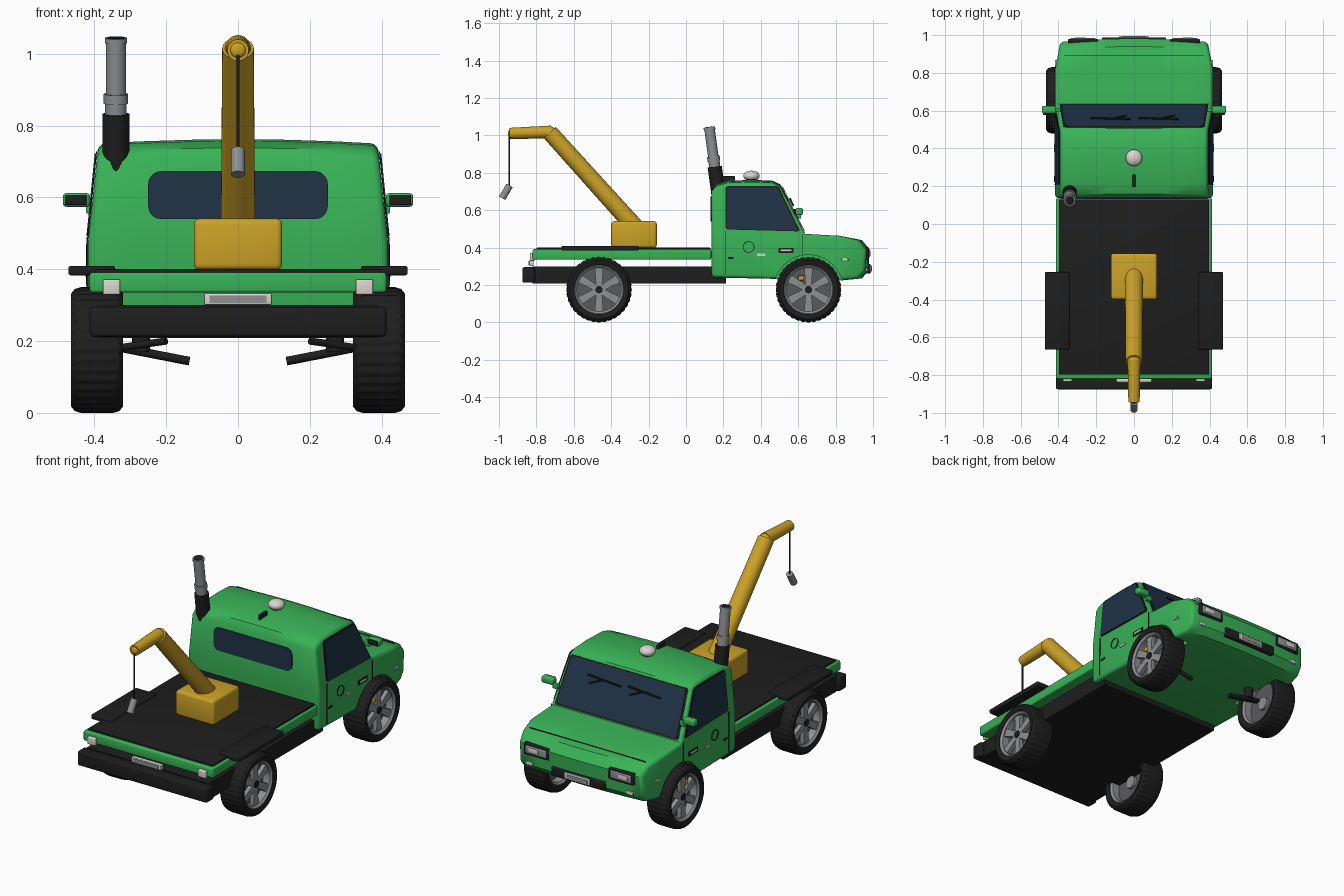
import bpy, bmesh, math
from mathutils import Vector, Matrix

cube = bpy.data.objects.get("Cube")
if cube:
    bpy.data.objects.remove(cube)


def material(name, r, g, b):
    m = bpy.data.materials.new(name)
    m.use_nodes = True
    m.diffuse_color = (r, g, b, 1)
    m.node_tree.nodes["Principled BSDF"].inputs["Base Color"].default_value = (r, g, b, 1)
    return m


GREEN = material("green paint", .04, .45, .095)
YELLOW = material("yellow paint", .6, .36, .02)
BLACK = material("black rubber", .013, .013, .013)
GLASS = material("dark blue glass", .014, .033, .062)
STEEL = material("steel", .27, .28, .29)
DARK = material("dark steel", .1, .1, .105)
PALE = material("pale lamp", .72, .67, .64)
parts = []


def finish(name, bm, mat):
    bmesh.ops.recalc_face_normals(bm, faces=bm.faces)
    me = bpy.data.meshes.new(name)
    bm.to_mesh(me)
    bm.free()
    me.materials.append(mat)
    ob = bpy.data.objects.new(name, me)
    bpy.context.collection.objects.link(ob)
    parts.append(ob)
    return ob


def box(name, lo, hi, mat, bevel=0.0):
    lo, hi = Vector(lo), Vector(hi)
    bm = bmesh.new()
    bmesh.ops.create_cube(bm, size=1)
    for v in bm.verts:
        v.co = (lo + hi) / 2 + v.co * (hi - lo)
    if bevel:
        bmesh.ops.bevel(bm, geom=bm.edges[:], offset=bevel, segments=3, profile=.5, affect='EDGES')
    return finish(name, bm, mat)


def rod(name, p, q, r1, r2, mat, seg=32):
    p, q = Vector(p), Vector(q)
    bm = bmesh.new()
    bmesh.ops.create_cone(bm, cap_ends=True, segments=seg, radius1=r1, radius2=r2, depth=(q - p).length)
    turn = (q - p).to_track_quat('Z', 'Y').to_matrix().to_4x4()
    bm.transform(Matrix.Translation((p + q) / 2) @ turn)
    return finish(name, bm, mat)


def ball(name, center, size, mat):
    bm = bmesh.new()
    bmesh.ops.create_uvsphere(bm, u_segments=32, v_segments=16, radius=1)
    bm.transform(Matrix.Translation(center) @ Matrix.Diagonal((*size, 1)))
    return finish(name, bm, mat)


def panel(name, pts, push, mat, corner=0.0):
    """Thin plate: an outline with rounded corners, extruded along push."""
    bm = bmesh.new()
    face = bm.faces.new([bm.verts.new(p) for p in pts])
    if corner:
        bmesh.ops.bevel(bm, geom=bm.verts[:], offset=corner, segments=5, profile=.5, affect='VERTICES')
    solid = bmesh.ops.extrude_face_region(bm, geom=bm.faces[:])
    moved = [g for g in solid["geom"] if isinstance(g, bmesh.types.BMVert)]
    bmesh.ops.translate(bm, verts=moved, vec=push)
    return finish(name, bm, mat)


def lathe(name, profile, mat, seg=64, lug=0.0):
    """Closed ring around the x axis; lug varies the outermost radius."""
    bm = bmesh.new()
    top = max(r for _, r in profile)
    rings = []
    for i in range(seg):
        a = math.tau * i / seg
        ring = []
        for x, r in profile:
            k = r - (lug if r == top and i % 4 > 1 else 0)
            ring.append(bm.verts.new((x, k * math.cos(a), k * math.sin(a))))
        rings.append(ring)
    n = len(profile)
    for i in range(seg):
        a, b = rings[i], rings[(i + 1) % seg]
        for j in range(n):
            bm.faces.new((a[j], a[(j + 1) % n], b[(j + 1) % n], b[j]))
    return finish(name, bm, mat)


def cut(ob, cutters):
    for c in cutters:
        mod = ob.modifiers.new("cut", 'BOOLEAN')
        mod.operation, mod.solver, mod.object = 'DIFFERENCE', 'EXACT', c
    deps = bpy.context.evaluated_depsgraph_get()
    me = bpy.data.meshes.new_from_object(ob.evaluated_get(deps))
    ob.modifiers.clear()
    ob.data = me
    for c in cutters:
        parts.remove(c)
        bpy.data.objects.remove(c)


def arches(y):
    return [rod("arch_cutter", (s * .31, y, .175), (s * .6, y, .175), .186, .186, GREEN, 48) for s in (-1, 1)]


def half_width(y, z):
    return .418 - .1 * max(0, z - .473) - .025 * max(0, (y - .82) / .15)


# Cab and hood: side profile, sliced and shaped to width
outline = [(.137, .24), (.137, .7), (.158, .738), (.215, .757), (.36, .762), (.465, .757), (.505, .738),
           (.635, .473), (.82, .463), (.94, .44), (.982, .39), (.976, .275), (.94, .235), (.84, .225)]
bm = bmesh.new()
side = bm.faces.new([bm.verts.new((-1, y, z)) for y, z in outline])
far = bmesh.ops.extrude_face_region(bm, geom=[side])["geom"]
bmesh.ops.translate(bm, verts=[g for g in far if isinstance(g, bmesh.types.BMVert)], vec=(2, 0, 0))
slices = [((0, 0, .473), (0, 0, 1)), ((0, .82, 0), (0, 1, 0)), ((0, .94, 0), (0, 1, 0))]
slices += [((x, 0, 0), (1, 0, 0)) for x in (-.7, -.35, 0, .35, .7)]
for co, no in slices:
    bmesh.ops.bisect_plane(bm, geom=bm.verts[:] + bm.edges[:] + bm.faces[:], plane_co=co, plane_no=no, dist=.002)
for v in bm.verts:
    x, y, z = v.co
    x *= half_width(y, z)
    v.co = (x, y - (.12 * x * x if y > .9 else 0), z - (.08 * x * x if z > .73 else 0))
bmesh.ops.recalc_face_normals(bm, faces=bm.faces)
sharp = [e for e in bm.edges if len(e.link_faces) == 2 and e.is_convex and e.calc_face_angle() > .8]
bmesh.ops.bevel(bm, geom=sharp, offset=.02, segments=3, profile=.5, affect='EDGES', clamp_overlap=True)
cab = finish("cab_body", bm, GREEN)
cut(cab, arches(.655))

# Windows
panel("rear_window", [(-.25, .138, .54), (.25, .138, .54), (.25, .138, .673), (-.25, .138, .673)],
      (0, -.006, 0), GLASS, .035)


def on_screen(x, t, lift):
    return (x, .635 - .13 * t + .9 * lift, .473 + .265 * t + .44 * lift)


for name, mat, g, lift in (("windshield_seal", BLACK, .012, .001), ("windshield", GLASS, 0, .004)):
    low, high = .05 - 3 * g, .93 + 2 * g
    corners = [(-.382 - g, low), (.382 + g, low), (.362 + g, high), (-.362 - g, high)]
    panel(name, [on_screen(x, t, lift) for x, t in corners], (0, .002, .001), mat, .015)
for x in (-.23, .025):
    rod("wiper", on_screen(x, .65, .012), on_screen(x + .21, .69, .012), .005, .005, BLACK, 8)
    rod("wiper_arm", on_screen(x + .11, .67, .012), on_screen(x + .19, .55, .012), .004, .004, BLACK, 8)

pane = [(.218, .502), (.6, .492), (.488, .722), (.218, .722)]
center = Vector((.37, .605))
for s in (-1, 1):
    def on_side(y, z, lift=.001):
        return (s * (half_width(y, z) + lift), y, z)

    def strip(name, y0, z0, y1, z1, mat):
        panel(name, [on_side(y0, z0), on_side(y1, z0), on_side(y1, z1), on_side(y0, z1)], (s * .004, 0, 0), mat)

    seal = [center + (Vector(p) - center) * 1.05 for p in pane]
    panel("side_window_seal", [on_side(*p, 0) for p in seal], (s * .003, 0, 0), BLACK, .015)
    panel("side_window", [on_side(*p, .002) for p in pane], (s * .004, 0, 0), GLASS, .015)
    # Door seams, handles and side lamps
    strip("door_seam_rear", .208, .26, .212, .49, BLACK)
    strip("door_seam_front", .622, .36, .626, .47, BLACK)
    strip("door_handle_trim", .495, .372, .575, .398, BLACK)
    strip("rear_handle", .38, .355, .425, .368, PALE)
    strip("lower_vent", .225, .34, .255, .35, BLACK)
    box("door_handle", (s * .42 - .006, .505, .379), (s * .42 + .006, .565, .391), PALE, .003)
    box("side_marker", (s * .413 - .006, .832, .33), (s * .413 + .006, .868, .342), PALE, .003)
    cap = lathe("fuel_cap_ring", [(-.003, .027), (.003, .027), (.003, .031), (-.003, .031)], BLACK, 32)
    cap.location = (s * .419, .335, .403)
    # Mirrors
    box("mirror", (s * .45 - .038, .585, .574), (s * .45 + .038, .625, .612), GREEN, .01)
    box("mirror_face", (s * .452 - .03, .578, .579), (s * .452 + .03, .59, .607), BLACK, .004)
    box("mirror_mount", (s * .405 - .018, .595, .555), (s * .405 + .018, .615, .585), GREEN, .004)
    # Front lamps
    box("headlight_frame", (s * .27 - .08, .955, .335), (s * .27 + .08, .979, .402), BLACK, .006)
    box("headlight", (s * .27 - .066, .965, .346), (s * .27 + .066, .984, .391), STEEL, .006)
    box("headlight_bulb", (s * .285 - .03, .97, .355), (s * .285 + .03, .987, .382), PALE, .004)
    box("fog_lamp", (s * .32 - .02, .95, .272), (s * .32 + .02, .972, .292), PALE, .004)
    # Rear lamps, bed fenders and front suspension
    box("rear_lamp", (s * .352 - .024, -.835, .329), (s * .352 + .024, -.81, .372), PALE, .005)
    box("bed_fender", (s * .407 - .065, -.665, .383), (s * .407 + .065, -.255, .409), BLACK, .006)
    rod("suspension_arm", (s * .135, .65, .144), (s * .34, .65, .184), .012, .012, BLACK, 12)
    rod("suspension_rod", (s * .2, .56, .2), (s * .34, .64, .18), .01, .01, BLACK, 12)
    rod("suspension_strut", (s * .27, .65, .17), (s * .27, .65, .24), .025, .025, BLACK, 16)
    box("brake_block", (s * .425 - .01, .6, .225), (s * .425 + .01, .632, .25), YELLOW, .004)

# Nose details
box("grille", (-.17, .955, .262), (.17, .987, .312), BLACK, .006)
box("front_plate", (-.08, .97, .268), (.08, .993, .306), PALE, .004)
box("front_plate_inset", (-.066, .98, .276), (.066, .995, .298), STEEL)
box("hood_seam", (-.37, .892, .44), (.37, .896, .4515), BLACK)

# Roof beacon and antenna
ball("beacon", (0, .35, .783), (.044, .044, .028), PALE)
rod("beacon_base", (0, .35, .755), (0, .35, .775), .03, .03, BLACK)
box("roof_antenna", (-.008, .195, .75), (.008, .262, .782), BLACK, .005)

# Exhaust stack, leaning back and sunk into the cab corner


def stack(z):
    return (-.34, .125 + .137 * (1.04 - z), z)


for name, z0, z1, r0, r1, mat in (
        ("exhaust_shield", .6, .832, .038, .038, BLACK), ("exhaust_lower", .83, .88, .03, .03, STEEL),
        ("exhaust_collar", .862, .888, .034, .034, STEEL), ("exhaust_pipe", .88, 1.042, .028, .028, STEEL),
        ("exhaust_lip", 1.03, 1.044, .031, .031, STEEL), ("exhaust_opening", 1.04, 1.0455, .024, .024, BLACK)):
    rod(name, stack(z0), stack(z1), r0, r1, mat)

# Chassis and rear bumper
chassis = box("chassis", (-.39, -.82, .208), (.39, .215, .3), BLACK)
cut(chassis, arches(-.465))
box("rear_bumper", (-.413, -.875, .212), (.413, -.808, .295), BLACK, .01)

# Bed
box("bed_frame", (-.413, -.82, .335), (.413, .135, .391), GREEN, .008)
box("bed_floor", (-.398, -.798, .38), (.398, .13, .4), BLACK, .003)
box("rear_plate_frame", (-.094, -.838, .301), (.094, -.815, .333), PALE, .004)
box("rear_plate", (-.08, -.841, .306), (.08, -.83, .327), STEEL)

# Crane
box("crane_base", (-.123, -.4, .398), (.123, -.156, .541), YELLOW, .016)
rod("crane_boom", (0, -.255, .49), (0, -.728, 1.015), .048, .044, YELLOW)
ball("boom_joint", (0, -.728, 1.012), (.036, .036, .036), YELLOW)
rod("crane_arm", (0, -.72, 1.018), (0, -.943, 1.01), .034, .03, YELLOW)
ball("arm_pulley", (0, -.94, 1.01), (.022, .012, .022), YELLOW)
rod("hook_cable", (0, -.945, 1.01), (0, -.945, .73), .005, .005, BLACK, 10)
rod("hook_weight", (0, -.943, .732), (0, -.983, .664), .019, .019, STEEL, 20)

# Wheels: one set of parts, placed four times
half_tyre = [(.055, .13), (.066, .132), (.0725, .145), (.0725, .157), (.062, .17), (.045, .175)]
half_rim = [(.05, .137), (.062, .133), (.064, .128), (.054, .117)]


def both(half):
    return half + [(-x, r) for x, r in reversed(half)]


wheel = [lathe("tyre", both(half_tyre), BLACK, 144, .004), lathe("rim", both(half_rim), STEEL),
         rod("wheel_disc", (-.012, 0, 0), (.012, 0, 0), .118, .118, DARK, 48),
         rod("hub", (-.03, 0, 0), (.048, 0, 0), .036, .036, STEEL, 24),
         rod("hub_cap", (.03, 0, 0), (.054, 0, 0), .02, .02, BLACK, 12)]
bm = bmesh.new()
for i in range(6):
    made = bmesh.ops.create_cube(bm, size=1)["verts"]
    for v in made:
        flare = .032 if v.co.z < 0 else .046
        v.co = Vector((.036 + v.co.x * .024, v.co.y * flare, .072 + v.co.z * .1))
    bmesh.ops.rotate(bm, verts=made, matrix=Matrix.Rotation(math.tau * i / 6, 3, 'X'))
wheel.append(finish("spokes", bm, STEEL))
spots = [(s, y) for s in (1, -1) for y in (-.465, .655)]
for ob in wheel:
    for n, (s, y) in enumerate(spots):
        copy = ob if n == 0 else ob.copy()
        if n:
            bpy.context.collection.objects.link(copy)
        copy.location = (s * .3925, y, .175)
        copy.rotation_euler.z = 0 if s > 0 else math.pi

# Smooth shading with sharp edges kept
bpy.ops.object.select_all(action='DESELECT')
for ob in parts:
    ob.select_set(True)
bpy.context.view_layer.objects.active = parts[0]
bpy.ops.object.shade_smooth_by_angle(angle=math.radians(38))
